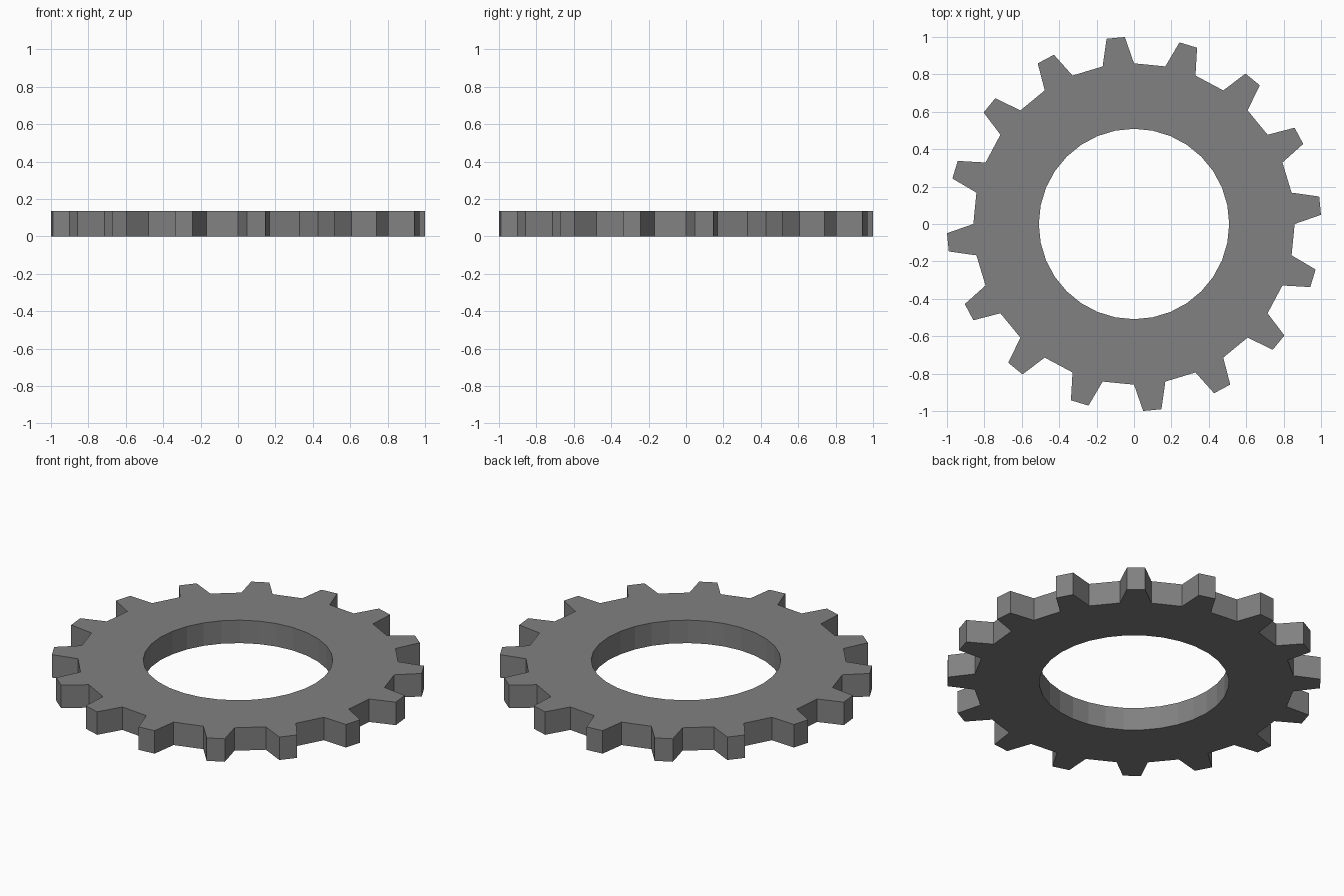
import bpy, bmesh
from math import cos, sin, radians

if "Cube" in bpy.data.objects:
    bpy.data.objects.remove(bpy.data.objects["Cube"])

TEETH, HEIGHT = 16, 0.136
TIP_R, ROOT_R, HOLE_R = 1.001, 0.859, 0.509
STEP = 360 / TEETH

bm = bmesh.new()


def column(radius, degrees):
    """Bottom and top vertex at one polar position."""
    a = radians(degrees)
    x, y = radius * cos(a), radius * sin(a)
    return bm.verts.new((x, y, 0)), bm.verts.new((x, y, HEIGHT))


# Bore: 32 sides. Rim: each tooth takes half a pitch, tapering to a flat tip
bore = [column(HOLE_R, i * STEP / 2) for i in range(TEETH * 2)]
root = [column(ROOT_R, i * STEP / 2) for i in range(TEETH * 2)]
tips = [(column(TIP_R, (i + 1 / 8) * STEP), column(TIP_R, (i + 3 / 8) * STEP))
        for i in range(TEETH)]


def wall(a, b):
    bm.faces.new((a[0], b[0], b[1], a[1]))


def caps(*cols):
    bm.faces.new([c[1] for c in cols])
    bm.faces.new([c[0] for c in reversed(cols)])


for i in range(TEETH * 2):
    j = (i + 1) % (TEETH * 2)
    # Ring body and bore wall
    caps(bore[i], root[i], root[j], bore[j])
    wall(bore[j], bore[i])
    if i % 2:
        # Flat gap between teeth
        wall(root[i], root[j])
    else:
        # Tooth
        t0, t1 = tips[i // 2]
        caps(root[i], t0, t1, root[j])
        wall(root[i], t0)
        wall(t0, t1)
        wall(t1, root[j])

bmesh.ops.recalc_face_normals(bm, faces=bm.faces)
mesh = bpy.data.meshes.new("gear_ring")
bm.to_mesh(mesh)
bm.free()

# Dark grey metal
metal = bpy.data.materials.new("dark_metal")
metal.diffuse_color = (0.22, 0.22, 0.22, 1)
metal.use_nodes = True
metal.node_tree.nodes["Principled BSDF"].inputs["Base Color"].default_value = metal.diffuse_color
mesh.materials.append(metal)
bpy.context.collection.objects.link(bpy.data.objects.new("gear_ring", mesh))
